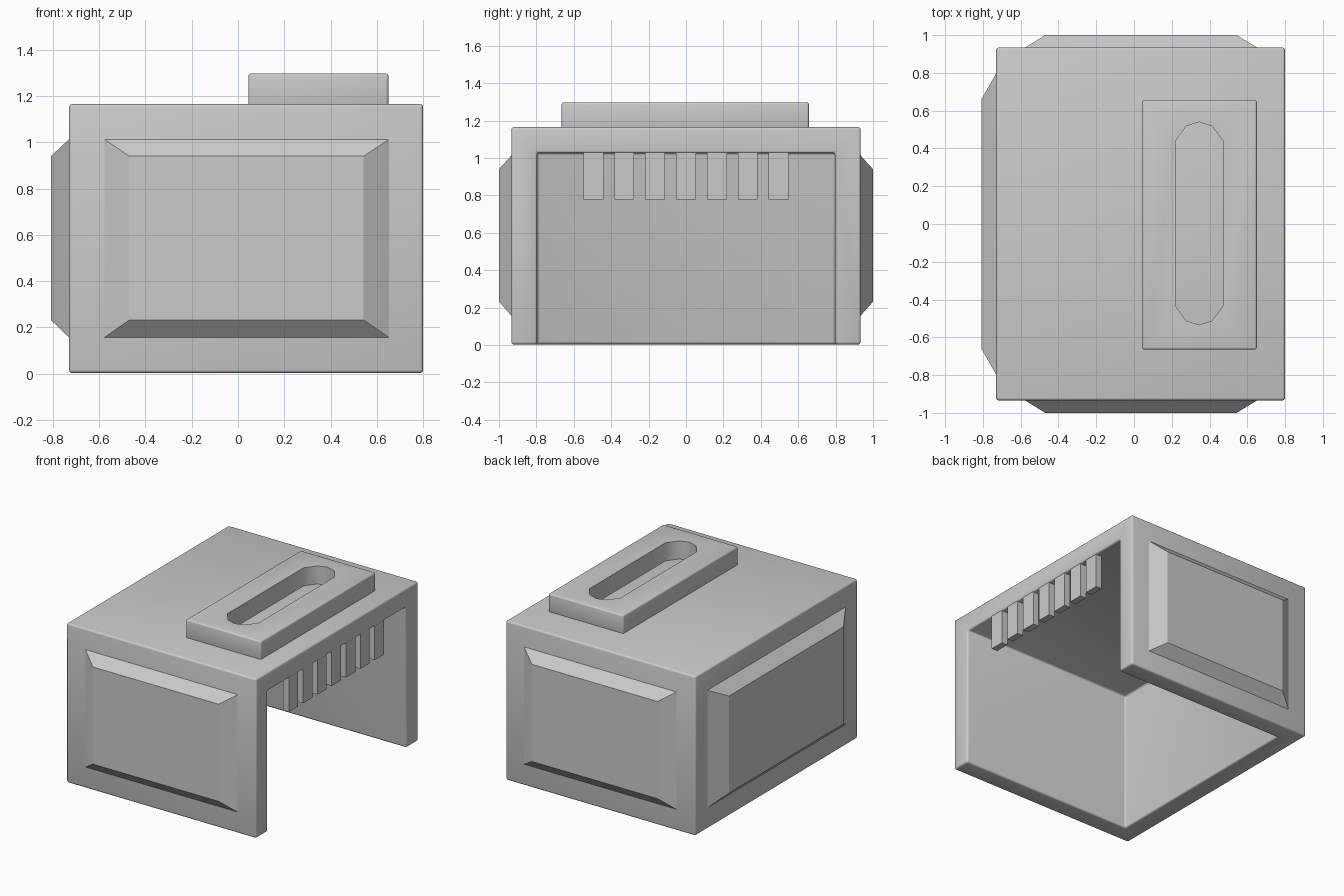
import bpy, bmesh, math
from mathutils import Vector

if "Cube" in bpy.data.objects:
    bpy.data.objects.remove(bpy.data.objects["Cube"])

X0, X1, Y, TOP, WALL = -0.73, 0.80, 0.934, 1.165, 0.138


def make(name, bm):
    bmesh.ops.recalc_face_normals(bm, faces=bm.faces)
    me = bpy.data.meshes.new(name)
    bm.to_mesh(me)
    bm.free()
    ob = bpy.data.objects.new(name, me)
    bpy.context.collection.objects.link(ob)
    return ob


def box_bm(lo, hi):
    bm = bmesh.new()
    bmesh.ops.create_cube(bm, size=1)
    for v in bm.verts:
        v.co = Vector([(a + b) / 2 + c * (b - a) for a, b, c in zip(lo, hi, v.co)])
    return bm


def loft(name, rings):
    """Closed solid between two matching rings of points."""
    bm = bmesh.new()
    a, b = [[bm.verts.new(p) for p in ring] for ring in rings]
    bm.faces.new(a)
    bm.faces.new(b)
    for i in range(len(a)):
        j = (i + 1) % len(a)
        bm.faces.new((a[i], a[j], b[j], b[i]))
    return make(name, bm)


def finish(ob, angle=40, apply=True):
    for o in bpy.context.selected_objects:
        o.select_set(False)
    bpy.context.view_layer.objects.active = ob
    ob.select_set(True)
    if apply:
        for m in list(ob.modifiers):
            bpy.ops.object.modifier_apply(modifier=m.name)
    bpy.ops.object.shade_smooth_by_angle(angle=math.radians(angle))


def bevel(ob, width=0.014):
    m = ob.modifiers.new("bevel", 'BEVEL')
    m.width, m.segments, m.limit_method = width, 3, 'ANGLE'


# Housing shell: open on the right side and underneath
bm = box_bm((X0, -Y, 0.003), (X1, Y, TOP))
bm.normal_update()
gone = [f for f in bm.faces if f.normal.x > 0.9 or f.normal.z < -0.9]
bmesh.ops.delete(bm, geom=gone, context='FACES')
me = bpy.data.meshes.new("housing")
bm.to_mesh(me)
bm.free()
housing = bpy.data.objects.new("housing", me)
bpy.context.collection.objects.link(housing)
s = housing.modifiers.new("thickness", 'SOLIDIFY')
s.thickness, s.offset, s.use_even_offset = WALL, -1, True
bevel(housing)
finish(housing)


# Raised chamfered panels on front, back and left
def panel(name, u_base, u_top, place):
    z_base, z_top = (0.155, 1.015), (0.232, 0.94)
    rings = []
    for (u0, u1), (z0, z1), d in ((u_base, z_base, 0), (u_top, z_top, 1)):
        rings.append([place(u, z, d) for u, z in ((u0, z0), (u1, z0), (u1, z1), (u0, z1))])
    loft(name, rings)


for name, sgn in (("front_panel", -1), ("back_panel", 1)):
    panel(name, (-0.58, 0.655), (-0.47, 0.543),
          lambda u, z, d: (u, sgn * (1.0 if d else Y - 0.002), z))
panel("left_panel", (-0.80, 0.80), (-0.66, 0.66),
      lambda u, z, d: (-0.808 if d else X0 + 0.002, u, z))

# Raised block on top with a slot cut through it
block = make("top_block", box_bm((0.045, -0.665, TOP - 0.01), (0.65, 0.657, 1.297)))
bevel(block, 0.012)
cap = [(0.125, 0.438), (0.068, 0.515), (0.0, 0.537), (-0.068, 0.515), (-0.125, 0.438)]
outline = cap + [(-x, -y) for x, y in cap]
cutter = loft("slot_cutter", [[(0.345 + x, y + 0.003, z) for x, y in outline] for z in (1.1, 1.4)])
cutter.hide_render = True
b = block.modifiers.new("slot", 'BOOLEAN')
b.object, b.operation, b.solver = cutter, 'DIFFERENCE', 'EXACT'
finish(block, 45)
bpy.data.objects.remove(cutter)

# Row of teeth hanging in the opening
for i in range(7):
    y = -0.495 + 0.165 * i
    make(f"tooth_{i + 1}", box_bm((0.745, y - 0.053, 0.777), (0.793, y + 0.053, 1.05)))
